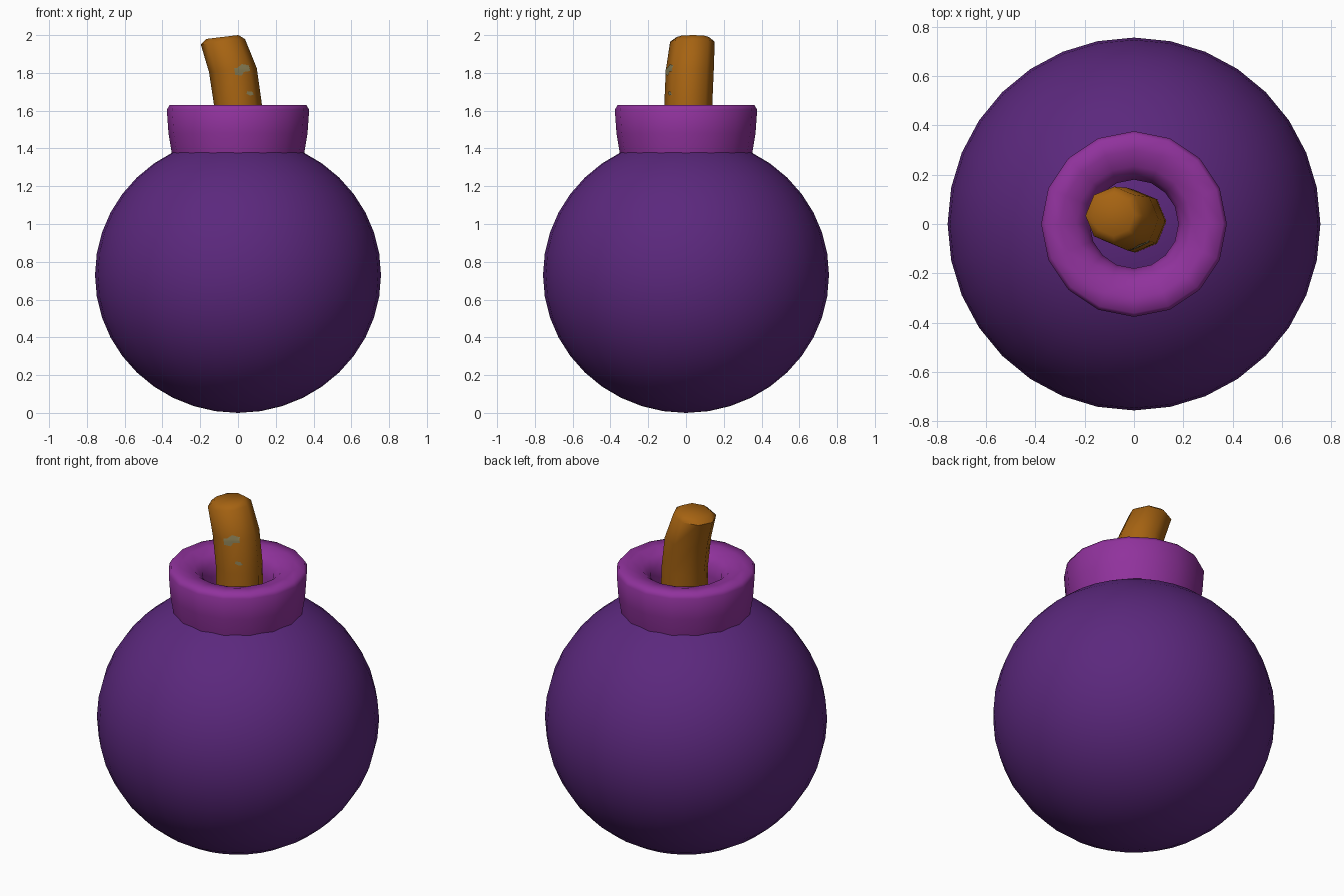
import bpy, bmesh
from math import sin, cos, tau, radians
from mathutils import Vector
from mathutils.bvhtree import BVHTree

cube = bpy.data.objects.get("Cube")
if cube:
    bpy.data.objects.remove(cube, do_unlink=True)


def material(name, color):
    mat = bpy.data.materials.new(name)
    mat.use_nodes = True
    mat.diffuse_color = (*color, 1)
    bsdf = next(n for n in mat.node_tree.nodes if n.type == "BSDF_PRINCIPLED")
    bsdf.inputs["Base Color"].default_value = (*color, 1)
    return mat


def finish(bm, name, mat, angle):
    """Turn the bmesh into a smooth-shaded object."""
    mesh = bpy.data.meshes.new(name)
    bm.to_mesh(mesh)
    obj = bpy.data.objects.new(name, mesh)
    bpy.context.collection.objects.link(obj)
    mesh.materials.append(mat)
    bpy.ops.object.select_all(action="DESELECT")
    obj.select_set(True)
    bpy.context.view_layer.objects.active = obj
    bpy.ops.object.shade_smooth_by_angle(angle=radians(angle))
    return obj


def loft(bm, rings, cap=False):
    """Bridge equal rings of points with quads."""
    loops = [[bm.verts.new(p) for p in ring] for ring in rings]
    n = len(loops[0])
    for a, b in zip(loops, loops[1:]):
        for i in range(n):
            j = (i + 1) % n
            bm.faces.new((a[i], a[j], b[j], b[i]))
    if cap:
        bm.faces.new(loops[0][::-1])
        bm.faces.new(loops[-1])


def ring(center, radius, sides, tilt=0):
    """Circle of points, sloping down toward -x by the tilt."""
    cx, cy, cz = center
    angles = [tau * i / sides for i in range(sides)]
    return [(cx + radius * cos(a) * cos(tilt), cy + radius * sin(a),
             cz + radius * cos(a) * sin(tilt)) for a in angles]


body_purple = material("dark purple", (0.105, 0.021, 0.205))
collar_purple = material("bright purple", (0.28, 0.032, 0.335))
rope_brown = material("orange brown", (0.38, 0.125, 0.006))
patch_grey = material("olive grey", (0.24, 0.2, 0.085))

# Round body, slightly flattened
bm = bmesh.new()
bmesh.ops.create_uvsphere(bm, u_segments=32, v_segments=20, radius=1)
bmesh.ops.scale(bm, vec=(0.757, 0.757, 0.73), verts=bm.verts)
bmesh.ops.translate(bm, vec=(0, 0, 0.73), verts=bm.verts)
finish(bm, "body", body_purple, 60)
bm.free()

# Flared collar with a rounded hole
profile = [(0.34, 1.33), (0.35, 1.37), (0.368, 1.48), (0.377, 1.605),
           (0.362, 1.63), (0.30, 1.63), (0.235, 1.613), (0.195, 1.575),
           (0.18, 1.51), (0.18, 1.41)]
bm = bmesh.new()
loft(bm, [ring((0, 0, z), r, 16) for r, z in profile])
finish(bm, "collar", collar_purple, 60)
bm.free()

# Bent fuse with a bevelled end
fuse = bmesh.new()
loft(fuse, [
    ring((0.005, 0.01, 1.40), 0.127, 8),
    ring((0.0, 0.012, 1.63), 0.127, 8),
    ring((-0.027, 0.02, 1.815), 0.127, 8, 0.08),
    ring((-0.08, 0.034, 1.965), 0.118, 8, 0.12),
    ring((-0.083, 0.036, 1.99), 0.085, 8, 0.12),
], cap=True)
finish(fuse, "fuse", rope_brown, 50)

# Thin worn patches laid over the front of the fuse
tree = BVHTree.FromBMesh(fuse)
patches = {
    "large_patch": [(-0.015, 1.79), (0.02, 1.785), (0.03, 1.805), (0.065, 1.81),
                    (0.058, 1.84), (0.02, 1.847), (-0.005, 1.825), (-0.02, 1.825)],
    "small_patch": [(0.045, 1.69), (0.065, 1.68), (0.085, 1.685),
                    (0.075, 1.70), (0.05, 1.703)],
}
for name, outline in patches.items():
    bm = bmesh.new()
    bm.faces.new([bm.verts.new((x, 0, z)) for x, z in outline])
    bmesh.ops.poke(bm, faces=bm.faces[:])
    bmesh.ops.subdivide_edges(bm, edges=bm.edges[:], cuts=3, use_grid_fill=True)
    for v in bm.verts:
        hit = tree.ray_cast(Vector((v.co.x, -1, v.co.z)), Vector((0, 1, 0)))[0]
        if hit:
            v.co.y = hit.y - 0.004
    finish(bm, name, patch_grey, 50)
    bm.free()
fuse.free()
